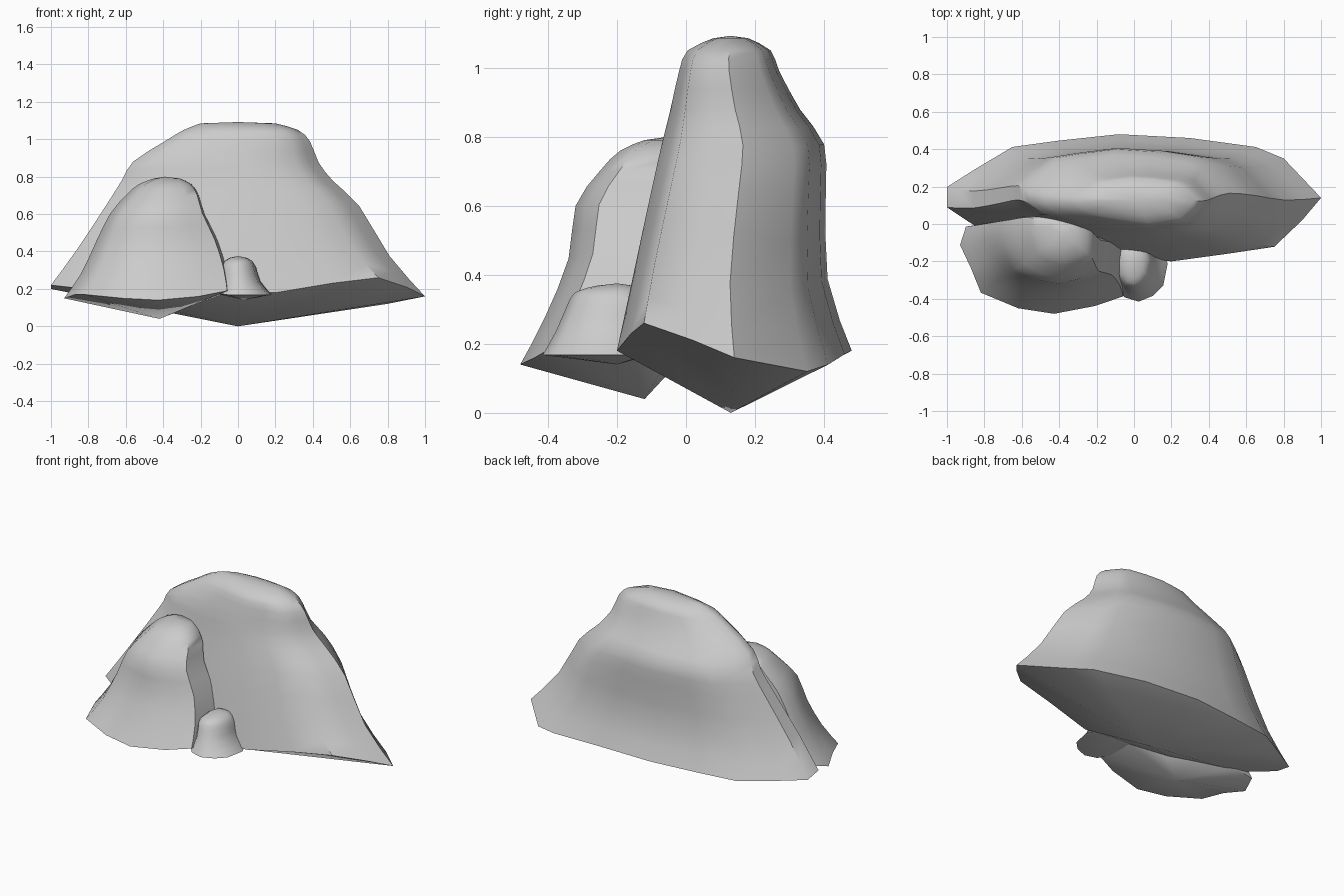
import bpy, bmesh, math

if "Cube" in bpy.data.objects:
    bpy.data.objects.remove(bpy.data.objects["Cube"])


def spline(points, steps):
    """Smoothly interpolate a list of equal-length tuples."""
    out = []
    for i in range(len(points) - 1):
        a, b = points[max(i - 1, 0)], points[i]
        c, d = points[i + 1], points[min(i + 2, len(points) - 1)]
        for s in range(steps):
            t = s / steps
            out.append([q + 0.5 * t * (r - p + t * (2*p - 5*q + 4*r - w + t * (3*(q - r) + w - p)))
                        * 1.0 for p, q, r, w in zip(a, b, c, d)])
    out.append(list(points[-1]))
    return out


def rock(name, outline, levels, top, bottom):
    """Loft a normalised outline (x, y, rim height offset) through
    levels (z, xmin, xmax, ymin, ymax); the rim tilt fades with height."""
    bm = bmesh.new()
    z0, z1 = levels[0][0], levels[-1][0]
    rings = []
    for z, xa, xb, ya, yb in spline(levels, 2):
        fade = max(0, 1 - (z - z0) / (z1 - z0)) ** 2
        rings.append([bm.verts.new(((xa + xb) / 2 + u * (xb - xa) / 2,
                                    (ya + yb) / 2 + v * (yb - ya) / 2,
                                    z + dz * fade)) for u, v, dz in outline])
    n = len(outline)
    for lo, hi in zip(rings, rings[1:]):
        for i in range(n):
            j = (i + 1) % n
            bm.faces.new((lo[i], lo[j], hi[j], hi[i]))
    tip, base = bm.verts.new(top), bm.verts.new(bottom)
    for i in range(n):
        j = (i + 1) % n
        bm.faces.new((rings[-1][i], rings[-1][j], tip))
        bm.faces.new((rings[0][j], rings[0][i], base))
    bmesh.ops.recalc_face_normals(bm, faces=bm.faces)
    mesh = bpy.data.meshes.new(name)
    bm.to_mesh(mesh)
    bm.free()
    obj = bpy.data.objects.new(name, mesh)
    bpy.context.collection.objects.link(obj)
    bpy.ops.object.select_all(action='DESELECT')
    obj.select_set(True)
    bpy.context.view_layer.objects.active = obj
    bpy.ops.object.shade_smooth_by_angle(angle=math.radians(45))
    return obj


# Large rear rock: long ridge with a shelf on the back and right
rock("large_rock",
     [(1, 0, -.04), (.8, .62, -.08), (.65, .8, -.06), (.3, .94, -.03), (-.08, 1, -.02),
      (-.4, .9, -.02), (-.65, .8, -.02), (-.85, .45, -.01), (-1, .17, 0), (-1, -.15, .02),
      (-.82, -.5, 0), (-.4, -.77, -.03), (.2, -1, -.02), (.5, -.88, .03),
      (.75, -.77, .06), (.9, -.35, .01)],
     [(.2, -1, 1, -.2, .48), (.4, -.86, .81, -.155, .41), (.65, -.7, .65, -.1, .405),
      (.78, -.62, .51, -.07, .4), (.88, -.56, .43, -.045, .33), (.99, -.39, .385, -.02, .27),
      (1.05, -.29, .32, .005, .245), (1.085, -.2, .2, .08, .18)],
     (0, .13, 1.092), (0, .13, 0))

# Medium front-left rock
rock("medium_rock",
     [(1, .3, .04), (.6, .8, .03), (0, 1, .03), (-.6, 1, .03), (-.93, .9, .03),
      (-1, .5, 0), (-.87, 0, .02), (-.75, -.54, .02), (-.3, -.88, 0), (.13, -1, -.01),
      (.62, -.83, .01), (.96, -.62, .04)],
     [(.15, -.93, -.04, -.48, .01), (.28, -.84, -.06, -.41, .02), (.45, -.76, -.11, -.34, .03),
      (.6, -.685, -.18, -.32, .04), (.7, -.6, -.21, -.25, .05), (.76, -.53, -.25, -.19, .04),
      (.79, -.45, -.31, -.12, .02)],
     (-.39, -.05, .8), (-.42, -.12, .04))

# Small front rock
rock("small_rock",
     [(1, .3, 0), (.7, .9, 0), (0, 1, 0), (-.7, .9, 0), (-1, .3, .01), (-.9, -.4, .01),
      (-.5, -.85, 0), (0, -1, 0), (.5, -.8, 0), (.85, -.45, 0)],
     [(.168, -.13, .18, -.415, -.1), (.24, -.1, .12, -.375, -.1), (.31, -.1, .098, -.345, -.1),
      (.35, -.07, .075, -.32, -.12), (.368, -.04, .04, -.26, -.15)],
     (0, -.2, .375), (.03, -.2, .14))
